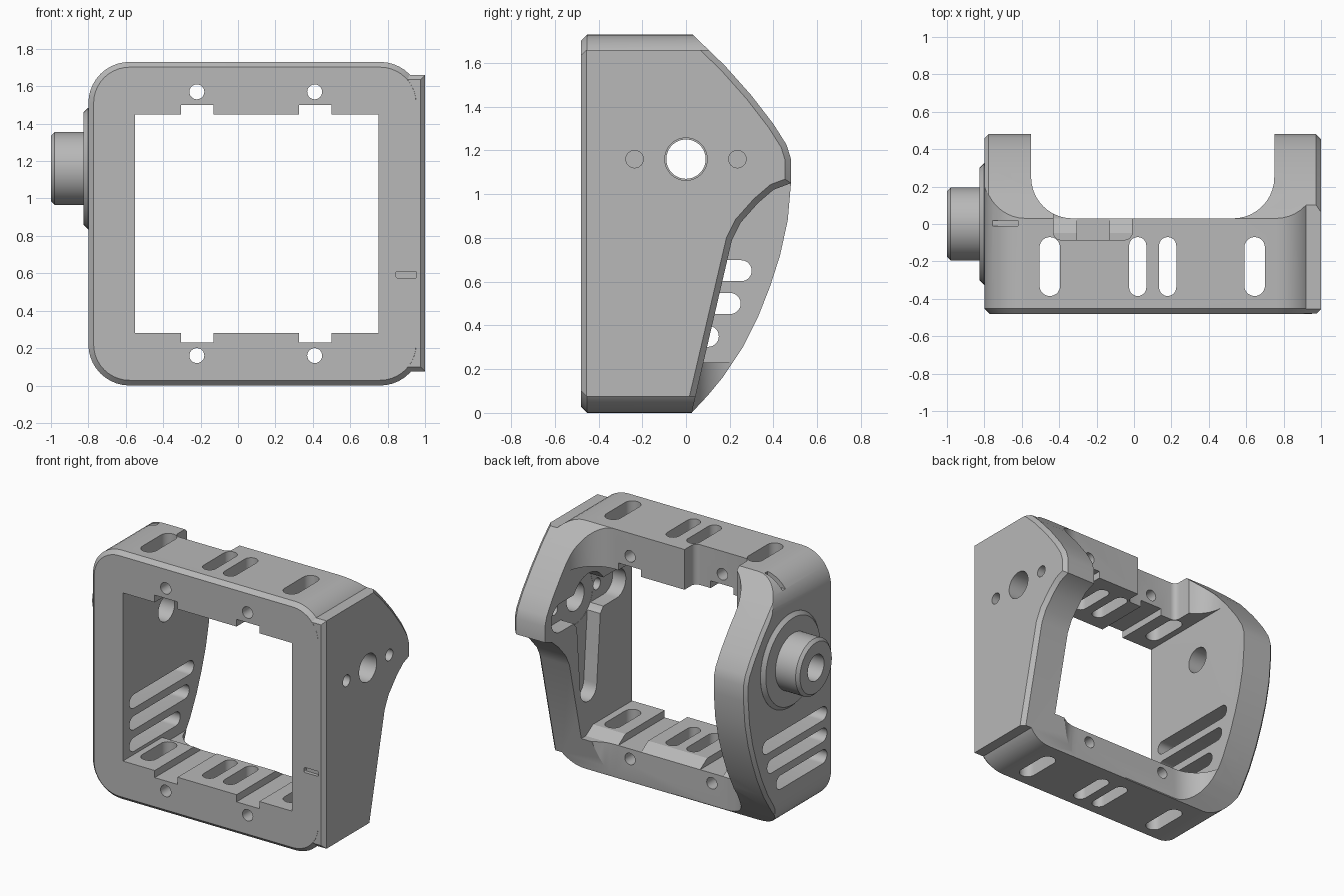
import bpy, bmesh, math
from mathutils import Vector

if "Cube" in bpy.data.objects:
    bpy.data.objects.remove(bpy.data.objects["Cube"])

grey = bpy.data.materials.new("light_grey")
grey.diffuse_color = (0.48, 0.48, 0.48, 1)
grey.use_nodes = True
grey.node_tree.nodes["Principled BSDF"].inputs["Base Color"].default_value = grey.diffuse_color


def arc(cx, cy, r, a0, a1, n=10):
    return [(cx + r * math.cos(math.radians(a0 + (a1 - a0) * i / n)),
             cy + r * math.sin(math.radians(a0 + (a1 - a0) * i / n))) for i in range(n + 1)]


def circle(cx, cy, r, n=48):
    return arc(cx, cy, r, 0, 360, n)[:-1]


def rect(x0, y0, x1, y1):
    return [(x0, y0), (x1, y0), (x1, y1), (x0, y1)]


def rounded(x0, y0, x1, y1, r, n=10):
    return (arc(x0 + r, y0 + r, r, 180, 270, n) + arc(x1 - r, y0 + r, r, 270, 360, n)
            + arc(x1 - r, y1 - r, r, 0, 90, n) + arc(x0 + r, y1 - r, r, 90, 180, n))


def capsule(p, q, r0, r1=None):
    a = math.degrees(math.atan2(q[1] - p[1], q[0] - p[0]))
    return arc(*p, r0, a + 90, a + 270, 14) + arc(*q, r1 or r0, a - 90, a + 90, 14)


def prism(name, pts, axis, a, b, bevel=0):
    """Extrude a 2D outline along an axis from a to b; bevel rounds off the cap at b."""
    put = {"x": lambda p, t: (t, p[0], p[1]), "y": lambda p, t: (p[0], t, p[1]),
           "z": lambda p, t: (p[0], p[1], t)}[axis]
    bm = bmesh.new()
    lo = [bm.verts.new(put(p, a)) for p in pts]
    hi = [bm.verts.new(put(p, b)) for p in pts]
    bm.faces.new(lo)
    cap = bm.faces.new(hi)
    for i in range(len(pts)):
        j = (i + 1) % len(pts)
        bm.faces.new((lo[i], lo[j], hi[j], hi[i]))
    bmesh.ops.recalc_face_normals(bm, faces=bm.faces[:])
    if bevel:
        bmesh.ops.bevel(bm, geom=list(cap.edges), offset=bevel, segments=1,
                        affect='EDGES', profile=0.5)
    me = bpy.data.meshes.new(name)
    bm.to_mesh(me)
    bm.free()
    me.materials.append(grey)
    ob = bpy.data.objects.new(name, me)
    bpy.context.collection.objects.link(ob)
    return ob


def combine(ob, other, op):
    m = ob.modifiers.new("bool", 'BOOLEAN')
    m.operation, m.object, m.solver = op, other, 'EXACT'
    bpy.context.view_layer.objects.active = ob
    bpy.ops.object.modifier_apply(modifier=m.name)
    bpy.data.objects.remove(other)


def cut(pts, axis, a, b):
    combine(frame, prism("cutter", pts, axis, a, b), 'DIFFERENCE')


# Outer shell with chamfered front edge, plus the raised right side plate
frame = prism("bracket_frame", rounded(-0.8, 0, 0.98, 1.73, 0.22), "y", 0.6, -0.48, 0.028)
combine(frame, prism("side_plate", rect(0.86, 0.075, 1.0, 1.66), "y", 0.6, -0.4795, 0.025), 'UNION')

# Side silhouettes: the right arm is short below, the left arm is a full curve
upper = [(-0.7, 1.9), (-0.13, 1.9), (0.03, 1.73), (0.18, 1.585), (0.3, 1.45), (0.4, 1.32),
         (0.46, 1.225), (0.48, 1.16), (0.48, 1.05)]
right_low = [(0.40, 1.02), (0.33, 0.96), (0.25, 0.87), (0.21, 0.79), (0.033, 0.03), (0.01, -0.1), (-0.7, -0.1)]
left_low = [(0.465, 0.88), (0.43, 0.72), (0.385, 0.58), (0.33, 0.44), (0.26, 0.3), (0.17, 0.165),
            (0.1, 0.08), (0.03, 0.005), (-0.06, -0.1), (-0.7, -0.1)]
envelope = prism("envelope", upper + right_low, "x", 0.1, 1.001, 0.028)
combine(envelope, prism("left_envelope", upper + left_low, "x", 0.1, -0.801, 0.022), 'UNION')
combine(frame, envelope, 'INTERSECT')

# Shaft and flange on the left side
combine(frame, prism("flange", circle(0, 1.16, 0.325, 64), "x", -0.7, -0.825, 0.024), 'UNION')
combine(frame, prism("shaft", circle(0, 1.16, 0.195, 64), "x", -0.7, -1.0, 0.02), 'UNION')

# Window with four notches
cut([(-0.55, 0.28), (-0.305, 0.28), (-0.305, 0.23), (-0.13, 0.23), (-0.13, 0.28),
     (0.325, 0.28), (0.325, 0.23), (0.5, 0.23), (0.5, 0.28), (0.75, 0.28),
     (0.75, 1.45), (0.5, 1.45), (0.5, 1.5), (0.325, 1.5), (0.325, 1.45),
     (-0.13, 1.45), (-0.13, 1.5), (-0.305, 1.5), (-0.305, 1.45), (-0.55, 1.45)], "y", -0.7, 0.7)

# Open back between the arms, filleted at the bars
cut([(-0.55, 0.9)] + arc(-0.33, 0.25, 0.22, 180, 270) + arc(0.53, 0.25, 0.22, 270, 360)
    + [(0.75, 0.9)], "z", -0.2, 2)

# Sloped rear edge of the lower bar
cut([(-0.05, 0.281), (0.03, 0.23), (0.7, 0.23), (0.7, 0.4), (-0.05, 0.4)], "x", -0.55, 0.75)

# Rear recess in the upper bar
cut(rounded(-0.43, -0.085, -0.01, 0.2, 0.04, 5), "z", 1.3, 1.9)

# Vent slots through both bars
for x, w in ((-0.45, 0.055), (0.02, 0.046), (0.18, 0.046), (0.645, 0.055)):
    cut(capsule((x, -0.385 + w), (x, -0.07 - w), w), "z", -0.2, 1.9)

# Vent slots in the left wall
for z, end in ((0.65, 0.3), (0.5, 0.25), (0.35, 0.15)):
    cut(capsule((-0.36, z), (end - 0.048, z), 0.048), "x", -1, -0.5)

# Screw holes in the bars
for x in (-0.22, 0.41):
    for z in (0.16, 1.57):
        cut(circle(x, z, 0.04, 24), "y", -0.7, 0.3)

# Horn-shaped pocket inside the right wall
cut(capsule((0, 1.16), (0, 0.55), 0.14, 0.09), "x", 0.6, 0.85)
cut(capsule((-0.31, 1.16), (0.31, 1.16), 0.1), "x", 0.6, 0.851)
cut(circle(0, 1.16, 0.19), "x", 0.6, 0.852)

# Shaft bore, right bearing hole and its two screw holes
cut(circle(0, 1.16, 0.09), "x", -1.2, -0.4)
cut(circle(0, 1.16, 0.097), "x", 0.6, 1.2)
for y in (-0.235, 0.235):
    cut(circle(y, 1.16, 0.04, 24), "x", 0.6, 1.2)

# Small shallow grooves on the front face and top left corner
cut(rounded(0.845, 0.575, 0.955, 0.61, 0.008, 3), "y", -0.6, -0.455)
cut(rect(-0.785, -0.012, -0.62, 0.02), "z", 1.64, 1.9)

bpy.ops.object.select_all(action='DESELECT')
frame.select_set(True)
bpy.context.view_layer.objects.active = frame
bpy.ops.object.shade_smooth_by_angle(angle=math.radians(22))
